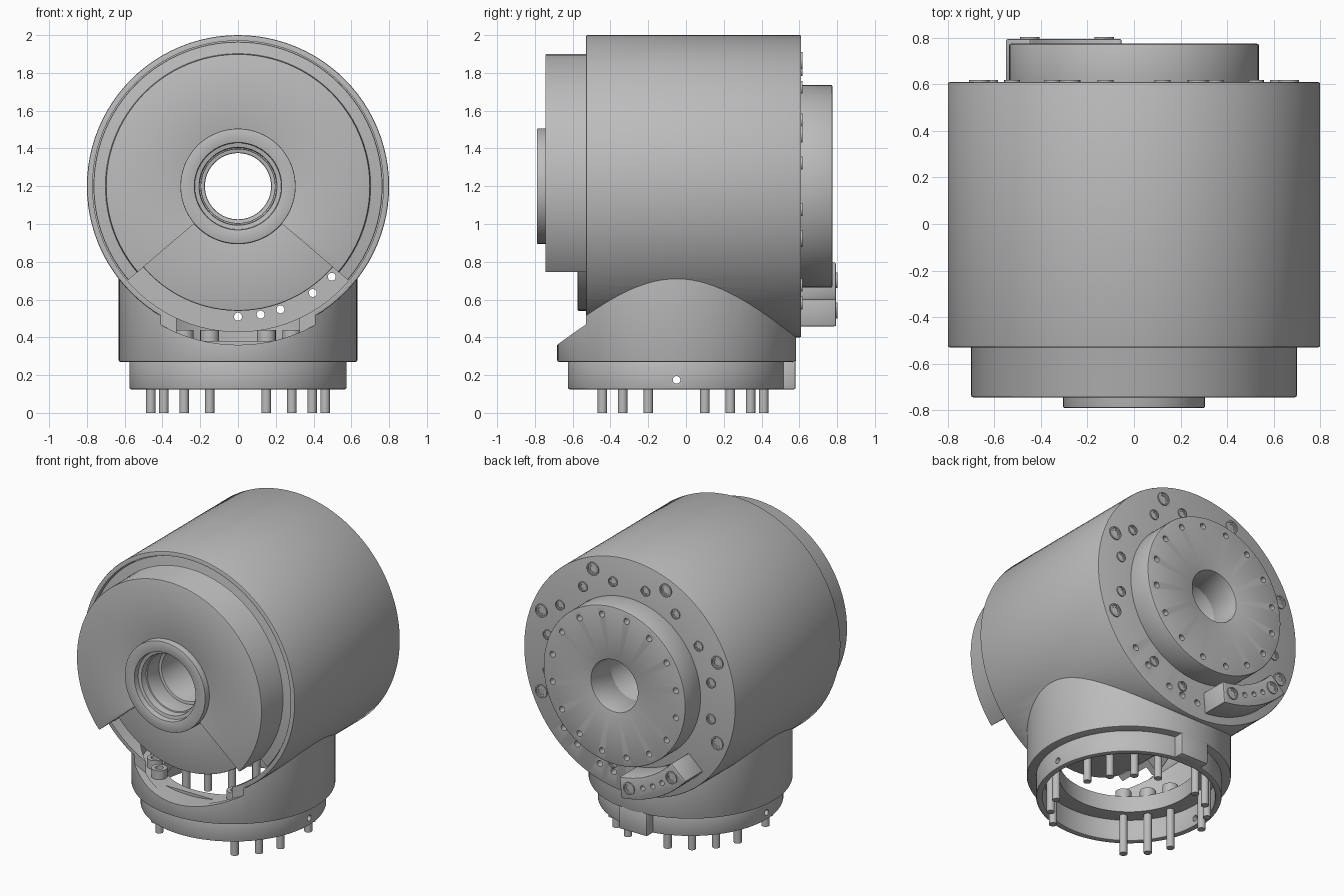
import bpy, bmesh
from math import sin, cos, pi, radians
from mathutils import Matrix, Vector

cube = bpy.data.objects.get("Cube")
if cube:
    bpy.data.objects.remove(cube, do_unlink=True)

grey = bpy.data.materials.new("machined_grey")
grey.use_nodes = True
grey.diffuse_color = (0.5, 0.5, 0.5, 1)
grey.node_tree.nodes["Principled BSDF"].inputs["Base Color"].default_value = (0.5, 0.5, 0.5, 1)

AXIS_Z = 1.2      # height of the horizontal axis
NECK_Y = -0.05    # position of the vertical axis
TURN = Matrix.Rotation(-pi / 2, 4, 'X')   # lays a z axis along +y


def make(name, bm, matrix=Matrix()):
    bmesh.ops.transform(bm, matrix=matrix, verts=bm.verts)
    bmesh.ops.recalc_face_normals(bm, faces=bm.faces)
    mesh = bpy.data.meshes.new(name)
    bm.to_mesh(mesh)
    bm.free()
    mesh.materials.append(grey)
    ob = bpy.data.objects.new(name, mesh)
    bpy.context.collection.objects.link(ob)
    return ob


def activate(ob):
    bpy.ops.object.select_all(action='DESELECT')
    ob.select_set(True)
    bpy.context.view_layer.objects.active = ob


def spin(bm, profile, matrix, steps=96):
    """Revolve a closed (radius, height) profile about z, then place it."""
    part = bmesh.new()
    vs = [part.verts.new((r, 0, h)) for r, h in profile]
    for a, b in zip(vs, vs[1:] + vs[:1]):
        part.edges.new((a, b))
    bmesh.ops.spin(part, geom=part.verts[:] + part.edges[:], axis=(0, 0, 1),
                   cent=(0, 0, 0), angle=2 * pi, steps=steps)
    bmesh.ops.remove_doubles(part, verts=part.verts, dist=1e-5)
    bmesh.ops.transform(part, matrix=matrix, verts=part.verts)
    temp = bpy.data.meshes.new("temp")
    part.to_mesh(temp)
    part.free()
    bm.from_mesh(temp)
    bpy.data.meshes.remove(temp)


def lying(x=0, z=0):
    return Matrix.Translation((x, 0, AXIS_Z + z)) @ TURN


def upright(x=0, y=0):
    return Matrix.Translation((x, NECK_Y + y, 0))


def lathe(name, profile, matrix):
    bm = bmesh.new()
    spin(bm, profile, matrix)
    return make(name, bm)


def rod(r, a, b):
    return [(0, a), (r, a), (r, b), (0, b)]


def tube(r0, r1, a, b):
    return [(r0, a), (r1, a), (r1, b), (r0, b)]


def polar(r, degrees):
    return r * cos(radians(degrees)), r * sin(radians(degrees))


def ring(name, profile, spots, place, steps=20):
    """Copies of one small turned part at (radius, angle) spots."""
    bm = bmesh.new()
    for r, a in spots:
        spin(bm, profile, place(*polar(r, a)), steps)
    return make(name, bm)


def sector(name, r0, r1, a0, a1, y0, y1):
    """Curved block between two radii and two angles about the main axis."""
    bm = bmesh.new()
    angles = [a0 + (a1 - a0) * i / 24 for i in range(25)]
    outline = [polar(r0, a) for a in angles] + [polar(r1, a) for a in reversed(angles)]
    face = bm.faces.new([bm.verts.new((x, y0, AXIS_Z + z)) for x, z in outline])
    out = bmesh.ops.extrude_face_region(bm, geom=[face])["geom"]
    bmesh.ops.translate(bm, vec=(0, y1 - y0, 0),
                        verts=[v for v in out if isinstance(v, bmesh.types.BMVert)])
    return make(name, bm)


def box(name, low, high):
    bm = bmesh.new()
    bmesh.ops.create_cube(bm, size=1)
    low, high = Vector(low), Vector(high)
    size = high - low
    return make(name, bm, Matrix.Translation((low + high) / 2) @ Matrix.Diagonal((*size, 1)))


def combine(ob, other, operation='DIFFERENCE'):
    mod = ob.modifiers.new("combine", 'BOOLEAN')
    mod.operation, mod.object, mod.solver = operation, other, 'EXACT'
    activate(ob)
    bpy.ops.object.modifier_apply(modifier=mod.name)
    bpy.data.objects.remove(other, do_unlink=True)


def bevel(ob, width=0.008):
    mod = ob.modifiers.new("bevel", 'BEVEL')
    mod.width, mod.segments = width, 2
    mod.limit_method, mod.angle_limit = 'ANGLE', radians(40)
    activate(ob)
    bpy.ops.object.modifier_apply(modifier=mod.name)


# Housing drum joined to the vertical neck, then hollowed
housing = lathe("housing", rod(0.8, -0.53, 0.61), lying())
bevel(housing)
neck = lathe("neck", rod(0.632, 0.27, 1.0), upright())
bevel(neck)
combine(neck, lathe("front_cut", rod(0.84, -1.0, -0.53), lying()))
combine(housing, neck, 'UNION')
combine(housing, lathe("main_bore", rod(0.77, -0.8, 0.55), lying()))
combine(housing, lathe("neck_bore", rod(0.58, 0.38, 0.9), upright()))
combine(housing, lathe("neck_hole", rod(0.43, 0.1, 0.5), upright()))
combine(housing, lathe("axle_hole", rod(0.3, 0.5, 0.7), lying()))
through = [(0.69, a) for a in (316, 305, 289, 280, 270)]
combine(housing, ring("wall_holes", rod(0.021, 0.5, 0.7), through, lying))

# Collar under the neck with its side hole and rear key
collar = lathe("collar", tube(0.535, 0.575, 0.125, 0.28), upright())
bevel(collar)
side_hole = Matrix.Translation((0, NECK_Y, 0.175)) @ Matrix.Rotation(pi / 2, 4, 'Y')
combine(collar, lathe("side_hole", rod(0.02, -1, 1), side_hole))
key = box("collar_key", (-0.11, 0.48, 0.125), (0.1, 0.58, 0.28))
bevel(key)

# Long mounting screws through the neck flange
spots = [(0.485, 18 * i) for i in range(20) if i % 5 and i not in (14, 16)]
ring("mounting_screws", [(0, 0), (0.025, 0), (0.025, 0.37), (0.05, 0.37), (0.05, 0.44),
                         (0.026, 0.44), (0.026, 0.41), (0, 0.41)], spots, upright, 24)

# Inner core, front cover with the open wedge, and hub
core = lathe("core", tube(0.175, 0.66, -0.575, 0.57), lying())
bevel(core)
cover = lathe("front_cover", [(0.25, -0.745), (0.7, -0.745), (0.7, -0.515), (0.765, -0.515),
                              (0.765, -0.47), (0.25, -0.47)], lying())
bevel(cover)
combine(cover, sector("wedge", 0.307, 1.0, 220.5, 319.5, -0.9, -0.4))
hub = lathe("front_hub", [(0.305, -0.79), (0.305, -0.5), (0.195, -0.5), (0.195, -0.7),
                          (0.205, -0.7), (0.205, -0.75), (0.23, -0.75), (0.23, -0.79)], lying())
bevel(hub, 0.005)

# Rear output flange with its bolt circle
flange = lathe("output_flange", tube(0.175, 0.537, 0.55, 0.775), lying())
bevel(flange)
circle = [(0.475, 22.5 * i + 11.25) for i in range(16)]
combine(flange, ring("bolt_holes", rod(0.02, 0.7, 0.9), circle, lying))

# Curved stop block on the rear wall
stop = sector("stop_block", 0.6, 0.745, 222, 265, 0.6, 0.795)
bevel(stop)
holes = [(0.67, a) for a in (236, 243, 250)]
combine(stop, ring("stop_holes", rod(0.017, 0.75, 0.9), holes, lying))


def screw(r, y):
    return [(0, y - 0.01), (r, y - 0.01), (r, y + 0.008), (r * 0.8, y + 0.008),
            (r * 0.75, y + 0.003), (r * 0.5, y + 0.003), (r * 0.45, y - 0.005), (0, y - 0.005)]


# Rear wall screws
ring("large_screws", screw(0.045, 0.61), [(0.72, 45 * i - 22.5) for i in range(6)], lying)
small = [22.5 * i + 11.25 for i in range(16) if i not in (9, 10, 11, 14)]
ring("small_screws", screw(0.034, 0.61), [(0.63, a) for a in small], lying)
ring("stop_screws", screw(0.042, 0.795), [(0.67, 228), (0.67, 259)], lying)

# Smooth curved surfaces, keep crisp edges
for ob in list(bpy.context.scene.objects):
    if ob.type == 'MESH':
        activate(ob)
        bpy.ops.object.shade_smooth_by_angle(angle=radians(30))
